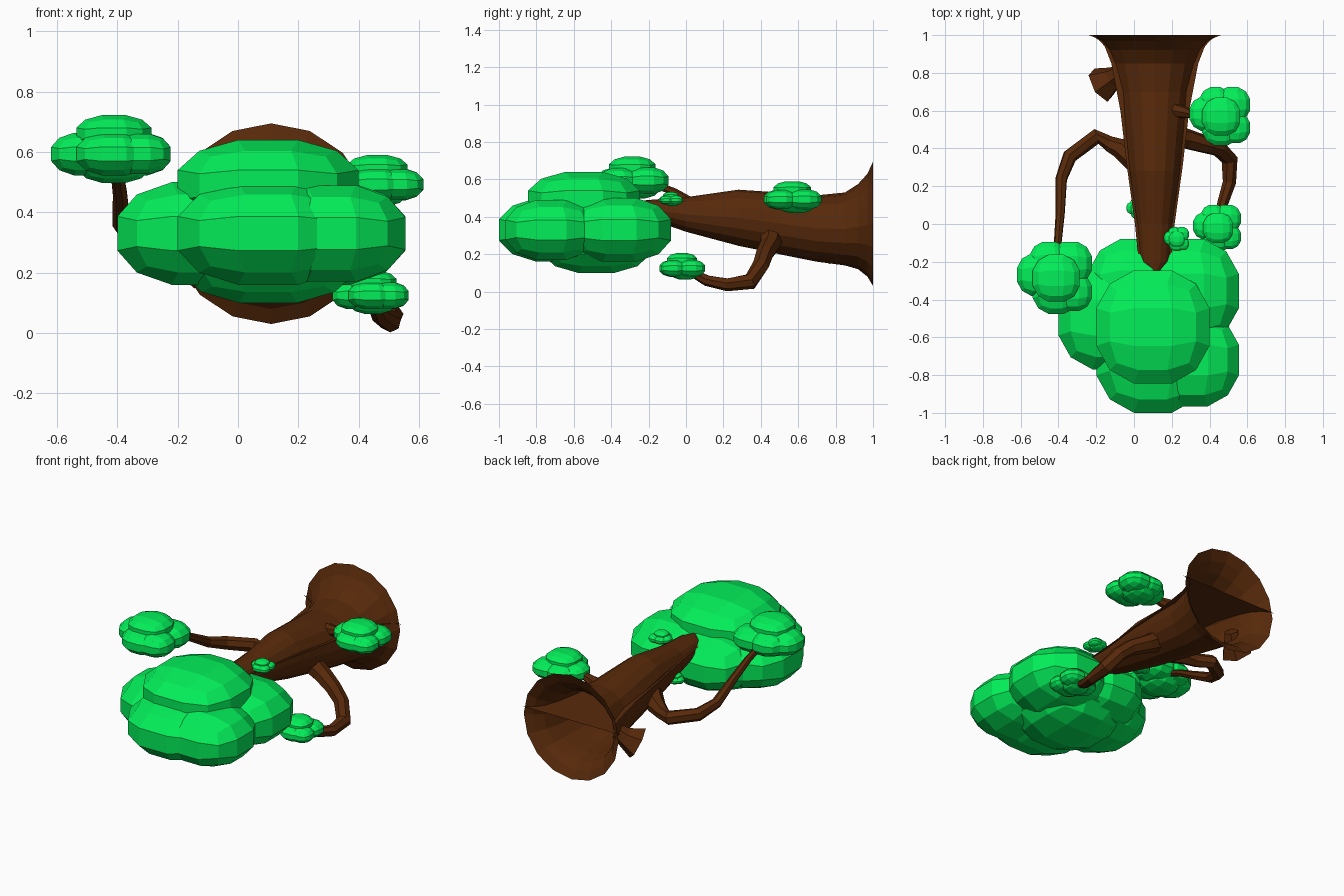
import bpy, bmesh, math
from mathutils import Vector, Matrix

if "Cube" in bpy.data.objects:
    bpy.data.objects.remove(bpy.data.objects["Cube"])


def material(name, color):
    m = bpy.data.materials.new(name)
    m.diffuse_color = color
    m.use_nodes = True
    m.node_tree.nodes["Principled BSDF"].inputs["Base Color"].default_value = m.diffuse_color
    return m


BARK = material("bark", (0.095, 0.022, 0.003, 1))
LEAF = material("leaves", (0.001, 0.86, 0.10, 1))


def finish(bm, name, mat):
    bmesh.ops.recalc_face_normals(bm, faces=bm.faces)
    me = bpy.data.meshes.new(name)
    bm.to_mesh(me)
    bm.free()
    me.materials.append(mat)
    ob = bpy.data.objects.new(name, me)
    bpy.context.collection.objects.link(ob)
    return ob


def loft(name, rings, mat, cap_start=True, cap_end=True, closed=True):
    bm = bmesh.new()
    vs = [[bm.verts.new(p) for p in ring] for ring in rings]
    n = len(vs[0])
    for a, b in zip(vs, vs[1:]):
        for i in range(n if closed else n - 1):
            j = (i + 1) % n
            bm.faces.new((a[i], a[j], b[j], b[i]))
    if cap_start:
        bm.faces.new(vs[0])
    if cap_end:
        bm.faces.new(vs[-1])
    return finish(bm, name, mat)


def branch(name, path, sides=7):
    # path entries: x, y, z, radius
    pts = [Vector(p[:3]) for p in path]
    t0 = (pts[1] - pts[0]).normalized()
    u = t0.orthogonal().normalized()
    rings = []
    for k, p in enumerate(pts):
        t = (pts[min(k + 1, len(pts) - 1)] - pts[max(k - 1, 0)]).normalized()
        u = (u - t * u.dot(t)).normalized()
        v = t.cross(u)
        r = path[k][3]
        rings.append([p + r * (u * math.cos(a) + v * math.sin(a))
                      for a in (2 * math.pi * i / sides for i in range(sides))])
    return loft(name, rings, BARK)


# Lobes of one leaf cluster: offset x, y, z, radius, half height
LOBES = [
    (0.02, -0.005, 0.12, 0.30, 0.15),
    (-0.21, 0.04, -0.04, 0.27, 0.17),
    (0.02, -0.16, -0.04, 0.30, 0.17),
    (0.23, -0.18, -0.04, 0.245, 0.16),
    (0.20, 0.185, -0.04, 0.275, 0.17),
    (-0.07, 0.21, -0.04, 0.25, 0.16),
    (0.02, 0.06, -0.12, 0.29, 0.15),
]


def leaves(name, center, scale, turn=0, zscale=None):
    # Each lobe is a cube sphere with three faces along every edge
    bm = bmesh.new()
    base = (Matrix.Translation(center) @ Matrix.Rotation(math.radians(turn), 4, 'Z')
            @ Matrix.Diagonal((scale, scale, zscale or scale, 1)))
    for x, y, z, r, h in LOBES:
        part = bmesh.new()
        bmesh.ops.create_cube(part, size=2)
        bmesh.ops.subdivide_edges(part, edges=part.edges[:], cuts=2, use_grid_fill=True)
        for v in part.verts:
            v.co = v.co.normalized() / 0.905
        part.transform(base @ Matrix.Translation((x, y, z)) @ Matrix.Diagonal((r, r, h, 1)))
        tmp = bpy.data.meshes.new("lobe")
        part.to_mesh(tmp)
        part.free()
        bm.from_mesh(tmp)
        bpy.data.meshes.remove(tmp)
    return finish(bm, name, LEAF)


# Hollow flared trunk: y, half width, top z, bottom z
CX = 0.11
TRUNK = [
    (1.00, 0.335, 0.695, 0.03), (0.97, 0.29, 0.63, 0.08), (0.92, 0.25, 0.575, 0.12),
    (0.85, 0.225, 0.53, 0.14), (0.70, 0.19, 0.515, 0.16), (0.50, 0.165, 0.53, 0.20),
    (0.28, 0.14, 0.545, 0.245), (0.0, 0.10, 0.505, 0.32), (-0.20, 0.08, 0.49, 0.39),
    (-0.25, 0.03, 0.485, 0.42),
]
rings = []
for y, rx, zt, zb in TRUNK:
    rings.append([(CX + rx * math.sin(a), y, (zt + zb) / 2 + (zt - zb) / 2 * math.cos(a))
                  for a in (math.tau * i / 16 for i in range(16))])
loft("trunk", rings, BARK, cap_start=False)

# Sloping sheet running through the trunk, poking out at the flare
SHEET = [(1.0, 0.35), (0.98, 0.30), (0.94, 0.265), (0.85, 0.23), (0.6, 0.182),
         (0.3, 0.147), (0.0, 0.105), (-0.2, 0.085)]
loft("trunk_sheet", [[(CX + s * w, y, 0.46 - 0.055 * (y + 0.2) / 1.2) for s in (-1, 1)]
                     for y, w in SHEET], BARK, False, False, closed=False)

# Branches
branch("left_branch", [
    (0.05, 0.30, 0.36, 0.07), (-0.07, 0.40, 0.32, 0.055), (-0.13, 0.425, 0.30, 0.042),
    (-0.20, 0.465, 0.30, 0.042), (-0.34, 0.36, 0.32, 0.04), (-0.385, 0.24, 0.36, 0.032),
    (-0.39, 0.06, 0.46, 0.025), (-0.40, -0.06, 0.53, 0.022), (-0.41, -0.18, 0.58, 0.018)])
branch("right_branch", [
    (0.16, 0.46, 0.32, 0.07), (0.28, 0.45, 0.25, 0.055), (0.38, 0.42, 0.20, 0.048),
    (0.45, 0.40, 0.14, 0.045), (0.505, 0.345, 0.055, 0.045), (0.505, 0.22, 0.038, 0.036),
    (0.47, 0.11, 0.06, 0.03), (0.44, 0.0, 0.12, 0.02)])
branch("upper_twig", [
    (0.17, 0.64, 0.43, 0.05), (0.22, 0.60, 0.46, 0.04), (0.32, 0.58, 0.48, 0.022),
    (0.44, 0.57, 0.50, 0.015)])
branch("broken_stub", [
    (-0.075, 0.80, 0.31, 0.045), (-0.11, 0.775, 0.275, 0.06), (-0.175, 0.735, 0.235, 0.10)], 6)

# Leaf clusters
leaves("main_leaves", (0.08, -0.54, 0.37), 1.0)
leaves("left_leaves", (-0.42, -0.285, 0.61), 0.415)
leaves("right_leaves", (0.44, -0.02, 0.135), 0.265)
leaves("upper_leaves", (0.455, 0.57, 0.505), 0.335, 0, 0.315)
leaves("trunk_top_leaves", (0.225, -0.08, 0.495), 0.138)
leaves("trunk_side_leaves", (0.015, 0.08, 0.35), 0.115)
